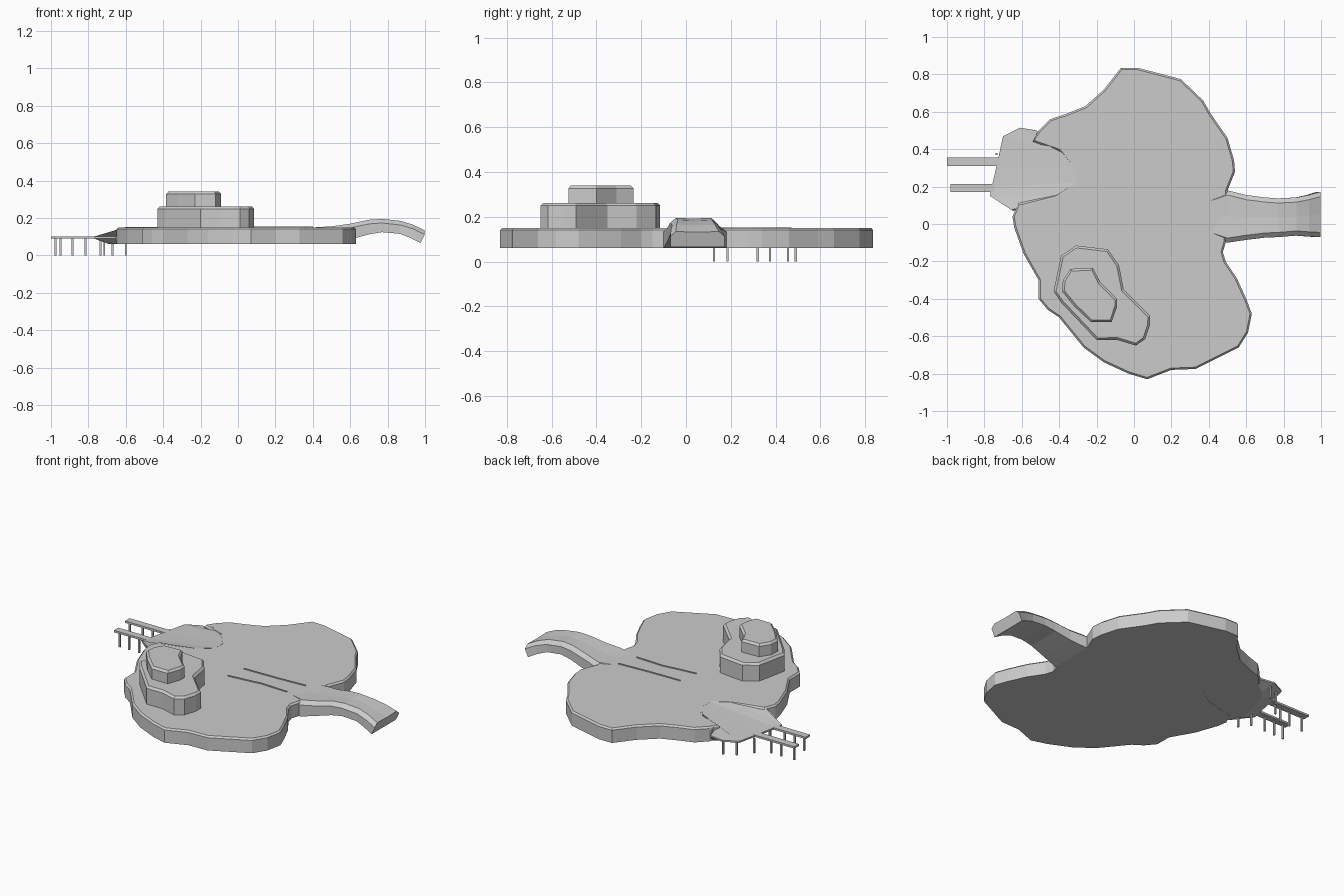
import bpy, bmesh
from mathutils import Vector


def finish(name, bm):
    bmesh.ops.recalc_face_normals(bm, faces=bm.faces)
    me = bpy.data.meshes.new(name)
    bm.to_mesh(me)
    bm.free()
    ob = bpy.data.objects.new(name, me)
    bpy.context.collection.objects.link(ob)
    return ob


def loft(name, rings, wrap_ring=True, cap=True):
    """Skin equal-length rings of 3D points; cap first and last."""
    bm = bmesh.new()
    vs = [[bm.verts.new(p) for p in r] for r in rings]
    n = len(rings[0])
    for a, b in zip(vs, vs[1:]):
        for i in range(n if wrap_ring else n - 1):
            j = (i + 1) % n
            bm.faces.new((a[i], a[j], b[j], b[i]))
    if cap:
        bm.faces.new(vs[0])
        bm.faces.new(vs[-1])
    return finish(name, bm)


def inset(pts, d):
    """Shrink a closed outline (either winding) by d."""
    n = len(pts)
    area = sum(pts[i - 1][0] * pts[i][1] - pts[i][0] * pts[i - 1][1] for i in range(n))
    s = 1 if area > 0 else -1
    out = []
    for i, p in enumerate(pts):
        t = Vector(pts[(i + 1) % n]) - Vector(pts[i - 1])
        t.normalize()
        out.append((p[0] - t.y * d * s, p[1] + t.x * d * s))
    return out


def plateau(name, pts, z0, z1, bevel):
    at = lambda ps, z: [(x, y, z) for x, y in ps]
    return loft(name, [at(pts, z0), at(pts, z1 - bevel), at(inset(pts, bevel), z1)])


def box(bm, x0, x1, y0, y1, z0, z1):
    m = bmesh.ops.create_cube(bm, size=1)["verts"]
    for v in m:
        v.co = (x0 + (v.co.x + .5) * (x1 - x0), y0 + (v.co.y + .5) * (y1 - y0),
                z0 + (v.co.z + .5) * (z1 - z0))


# main island slab, with a notch on the left for the beach
plateau("island", [
    (.50, .18), (.54, .28), (.535, .34), (.50, .46), (.41, .59), (.37, .66), (.25, .775),
    (.02, .835), (-.07, .835), (-.16, .72), (-.26, .63), (-.36, .59), (-.45, .56),
    (-.51, .50), (-.54, .44), (-.40, .39), (-.33, .30), (-.33, .22), (-.42, .16),
    (-.62, .11), (-.65, .04), (-.64, -.02), (-.59, -.16), (-.51, -.30), (-.51, -.40),
    (-.46, -.46), (-.40, -.50), (-.27, -.66), (-.16, -.74), (-.03, -.80), (.07, -.83),
    (.20, -.78), (.33, -.775), (.56, -.66), (.61, -.58), (.63, -.48), (.60, -.40),
    (.55, -.29), (.49, -.20), (.475, -.15), (.49, -.10)], .06, .15, .01)

# two stacked hills
plateau("lower_hill", [
    (-.43, -.36), (-.39, -.17), (-.31, -.115), (-.14, -.135), (-.08, -.22), (-.055, -.35),
    (.085, -.49), (.085, -.54), (.06, -.615), (.01, -.65), (-.09, -.62), (-.20, -.62),
    (-.39, -.42)], .145, .262, .013)
plateau("upper_hill", [
    (-.385, -.36), (-.38, -.30), (-.34, -.24), (-.22, -.235), (-.18, -.31), (-.09, -.40),
    (-.09, -.44), (-.12, -.525), (-.23, -.525), (-.32, -.44)], .255, .34, .013)

# arched land bridge: x, y range, top z, underside z, underside x shift
sections = [(.38, -.06, .14, .151, .06, 0), (.50, -.10, .18, .158, .06, 0),
            (.60, -.085, .155, .172, .085, 0), (.70, -.073, .142, .193, .112, 0),
            (.77, -.07, .137, .198, .124, 0), (.87, -.062, .142, .187, .115, -.005),
            (.935, -.067, .155, .167, .093, -.012), (.998, -.07, .172, .137, .065, -.022)]
loft("land_bridge", [[(x + dx, a, zb), (x, a, zt - .025), (x, a + .025, zt - .003),
                      (x, (a + b) / 2, zt - .006), (x, b - .025, zt - .003),
                      (x, b, zt - .025), (x + dx, b, zb)]
                     for x, a, b, zt, zb, dx in sections])

# sloping beach: inner edge, shoreline, foot
inner = [(-.525, .47), (-.44, .41), (-.36, .37), (-.31, .30), (-.31, .22), (-.40, .15), (-.60, .09)]
shore = [(-.52, .50), (-.61, .515), (-.70, .47), (-.735, .31), (-.76, .20), (-.77, .15), (-.655, .075)]
foot = [(-.52, .48), (-.58, .44), (-.63, .38), (-.65, .30), (-.67, .22), (-.69, .15), (-.645, .07)]
profile = [(inner, .151), (shore, .10), (shore, .09), (foot, .06), (inner, .061)]
loft("beach", [[(*ring[i], z) for ring, z in profile] for i in range(len(inner))])

# docks and their posts
bm = bmesh.new()
box(bm, -1, -.66, .31, .355, .09, .102)
box(bm, -.98, -.66, .17, .213, .09, .102)
finish("dock_planks", bm)
bm = bmesh.new()
for x, y in [(-.975, .32), (-.885, .32), (-.815, .32), (-.735, .375), (-.95, .185),
             (-.885, .185), (-.815, .185), (-.715, .185), (-.67, .455), (-.60, .49), (-.67, .125)]:
    box(bm, x - .005, x + .005, y - .005, y + .005, 0, .094)
finish("dock_posts", bm)

# thin raised lines on the ground
for name, path in (("ground_line_north", [(-.02, .085), (.10, .087), (.22, .09), (.40, .10)]),
                   ("ground_line_south", [(-.04, -.045), (.07, -.035), (.18, -.022), (.36, -.03)])):
    loft(name, [[(x, y - .004, .148), (x, y - .004, .155), (x, y + .004, .155), (x, y + .004, .148)]
                for x, y in path])
